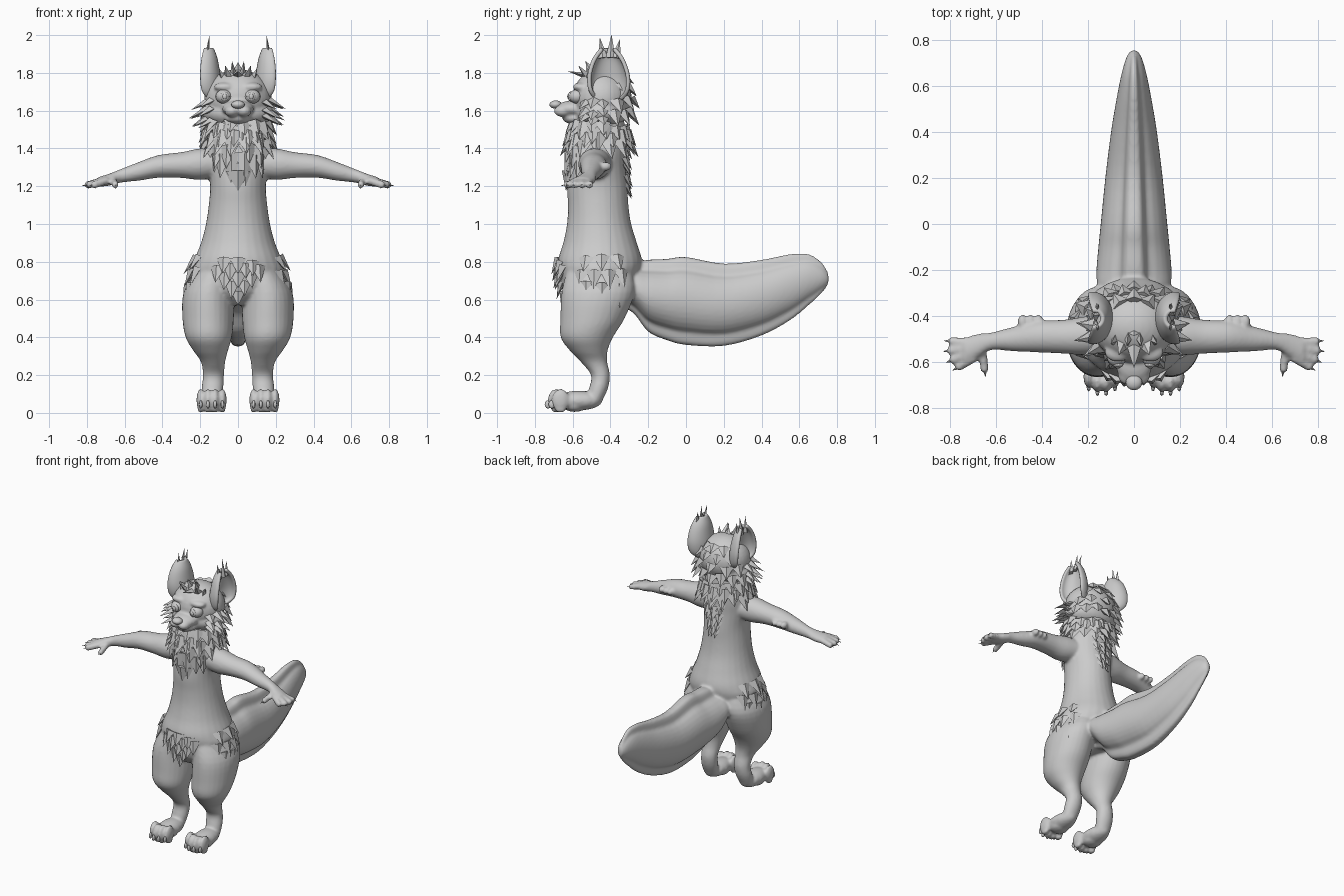
import bpy, bmesh, random
from math import sin, cos, pi, radians, sqrt
from mathutils import Vector, Matrix

if "Cube" in bpy.data.objects:
    bpy.data.objects.remove(bpy.data.objects["Cube"])

random.seed(4)
SIDES = (-1, 1)


def finish(bm, name, smooth=True, voxel=0, relax=0):
    bmesh.ops.recalc_face_normals(bm, faces=bm.faces)
    for f in bm.faces:
        f.smooth = smooth
    me = bpy.data.meshes.new(name)
    bm.to_mesh(me)
    bm.free()
    ob = bpy.data.objects.new(name, me)
    bpy.context.collection.objects.link(ob)
    if voxel:
        m = ob.modifiers.new("blend", 'REMESH')
        m.mode, m.voxel_size, m.use_smooth_shade = 'VOXEL', voxel, True
        s = ob.modifiers.new("relax", 'SMOOTH')
        s.factor, s.iterations = 0.5, relax
    return ob


def dense(rows, k=4):
    """Catmull-Rom refinement of a list of number tuples."""
    out = []
    for i in range(len(rows) - 1):
        a, b, c, d = (rows[max(i - 1, 0)], rows[i], rows[i + 1], rows[min(i + 2, len(rows) - 1)])
        for j in range(k):
            t = j / k
            out.append([0.5 * (2 * q + (r - p) * t + (2 * p - 5 * q + 4 * r - s) * t * t
                               + (3 * q - p - 3 * r + s) * t ** 3) for p, q, r, s in zip(a, b, c, d)])
    return out + [list(rows[-1])]


def loft(bm, rings):
    vs = [[bm.verts.new(p) for p in r] for r in rings]
    n = len(vs[0])
    for a, b in zip(vs, vs[1:]):
        for i in range(n):
            bm.faces.new((a[i], a[(i + 1) % n], b[(i + 1) % n], b[i]))
    bm.faces.new(vs[0])
    bm.faces.new(vs[-1][::-1])


def circle(n=28):
    return [(cos(2 * pi * i / n), sin(2 * pi * i / n)) for i in range(n)]


def ball(bm, c, r, rot=None, seg=16):
    m = Matrix.Translation(c) @ (rot or Matrix()) @ Matrix.Diagonal((*r, 1))
    bmesh.ops.create_uvsphere(bm, u_segments=seg, v_segments=seg // 2 + 2, radius=1, matrix=m)


def spike(bm, p, d, n, l, w):
    """Flattened four-sided fur tuft: base p, direction d, outward normal n."""
    p, d, n = Vector(p), Vector(d).normalized(), Vector(n)
    s = d.cross(n).normalized() * w
    n = s.cross(d).normalized() * w * 0.5
    b = [bm.verts.new(q) for q in (p + s, p + n, p - s, p - n)]
    tip = bm.verts.new(p + d * l)
    bm.faces.new(b)
    for i in range(4):
        bm.faces.new((b[i], b[(i + 1) % 4], tip))


def tufts(bm, z, rx, ry, angles, l, w, out, cy=-0.46):
    """Row of tufts on an ellipse; angle 0 faces front."""
    for deg in angles:
        a = radians(deg)
        n = Vector((sin(a), -cos(a), 0))
        p = (rx * n.x, cy + ry * n.y, z + random.uniform(-.012, .012))
        spike(bm, p, n * out - Vector((0, 0, 1)), n + Vector((0, 0, .3)), l * random.uniform(.85, 1.15), w)


def both(*angles):
    return [s * a for s in SIDES for a in angles]


# ---- body: torso, tail, legs, feet, arms and hands blended together
body = bmesh.new()
torso = [(.57, -.46, .10, .12), (.64, -.46, .20, .19), (.74, -.455, .25, .215), (.81, -.455, .232, .222),
         (.9, -.455, .196, .195), (1, -.46, .17, .17), (1.1, -.465, .155, .16), (1.2, -.47, .148, .16),
         (1.3, -.47, .158, .15), (1.38, -.46, .16, .14), (1.46, -.455, .145, .135), (1.58, -.45, .12, .12)]
loft(body, [[(rx * c, y + ry * s, z) for c, s in circle()] for z, y, rx, ry in dense(torso)])

# tail: wide middle lobe with a thinner rim running around it
tail = [(-.38, .58, .75, .1), (-.28, .53, .79, .155), (-.2, .43, .81, .163), (-.1, .385, .815, .155),
        (0, .36, .825, .145), (.2, .355, .79, .125), (.4, .41, .81, .1), (.55, .49, .84, .075),
        (.65, .57, .84, .055), (.72, .635, .795, .035), (.755, .68, .74, .015)]
rings = []
for y, zb, zt, w in dense(tail):
    ring = []
    for c, s in circle(48):
        lobe = sqrt(max(0, 1 - (s / .76) ** 2))
        rim = .42 * sqrt(abs(c))
        ring.append(((1 if c >= 0 else -1) * w * (max(lobe, rim) if abs(c) > 1e-6 else 0),
                     y, (zb + zt) / 2 + s * (zt - zb) / 2))
    rings.append(ring)
loft(body, rings)

leg = [(.76, .12, .1, -.46, .17), (.64, .155, .133, -.465, .193), (.5, .158, .136, -.495, .17),
       (.4, .155, .122, -.525, .138), (.33, .145, .092, -.515, .1), (.27, .132, .064, -.487, .07),
       (.2, .13, .056, -.453, .05), (.13, .135, .057, -.463, .05), (.06, .14, .05, -.49, .045)]
arm = [(.08, -.47, 1.325, .085, .075), (.2, -.485, 1.317, .085, .083), (.3, -.49, 1.312, .074, .068),
       (.42, -.49, 1.305, .068, .06), (.52, -.5, 1.28, .054, .05), (.62, -.51, 1.255, .038, .036),
       (.68, -.53, 1.235, .052, .032), (.74, -.555, 1.222, .06, .026)]
claws = bmesh.new()
for s in SIDES:
    loft(body, [[(s * (x + rx * c), y + ry * q, z) for c, q in circle()] for z, x, rx, y, ry in dense(leg)])
    loft(body, [[(s * x, y + ry * c, z + rz * q) for c, q in circle()] for x, y, z, ry, rz in dense(arm)])
    # paws
    ball(body, (s * .14, -.57, .065), (.07, .13, .052))
    ball(body, (s * .14, -.59, .035), (.06, .06, .03))
    for i in range(4):
        x, y = .083 + .038 * i, -.685 if i in (1, 2) else -.665
        ball(body, (s * x, y, .068), (.023, .048, .06))
        ball(body, (s * x, y, .02), (.018, .03, .02))
        ball(claws, (s * x, y - .045, .045), (.009, .018, .022), seg=8)
    # fingers and thumb
    fingers = [((.70, -.515), (.79, -.51)), ((.72, -.54), (.795, -.55)), ((.72, -.565), (.785, -.59)),
               ((.70, -.585), (.76, -.62)), ((.66, -.55), (.65, -.63))]
    for (x0, y0), (x1, y1) in fingers:
        for t in (0, .25, .5, .75, 1):
            ball(body, (s * (x0 + (x1 - x0) * t), y0 + (y1 - y0) * t, 1.228 - .02 * t), (.02, .02, .021), seg=10)
        d = Vector((s * (x1 - x0), y1 - y0, -.02))
        spike(claws, (s * x1, y1, 1.21), d, (0, 0, 1), .038, .011)
    # elbow pads
    for x in (.415, .45, .485):
        ball(body, (s * x, -.425, 1.305), (.022, .032, .024))
finish(body, "body", voxel=.009, relax=5)
finish(claws, "claws")

# ---- head: skull, cheeks, muzzle, jaw
head = bmesh.new()
ball(head, (0, -.445, 1.665), (.178, .158, .155), seg=32)
ball(head, (0, -.45, 1.59), (.19, .14, .09), seg=32)
ball(head, (0, -.59, 1.61), (.085, .1, .045), seg=24)
ball(head, (0, -.57, 1.56), (.07, .085, .035), seg=24)
for s in SIDES:
    ball(head, (s * .032, -.65, 1.598), (.04, .05, .032))
    ball(head, (s * .07, -.555, 1.725), (.06, .045, .025))
finish(head, "head", voxel=.008, relax=5)

nose = bmesh.new()
ball(nose, (0, -.69, 1.632), (.036, .033, .022))
finish(nose, "nose")
eyes = bmesh.new()
for s in SIDES:
    ball(eyes, (s * .075, -.575, 1.675), (.044, .045, .038))
    ball(eyes, (s * .07, -.612, 1.675), (.024, .013, .026))
    ball(eyes, (s * .07, -.623, 1.675), (.012, .006, .014), seg=10)
finish(eyes, "eyes")

# ---- ears: cups opening outwards, with tufted tips
profile = [(1.66, .06, .10, .15), (1.7, .095, .1, .19), (1.76, .105, .1, .2), (1.82, .095, .108, .2),
           (1.88, .07, .12, .193), (1.93, .03, .14, .18)]
for s in SIDES:
    ear = bmesh.new()
    rows = []
    for z, w, xi, xo in dense(profile, 3):
        rows.append([])
        for i in range(15):
            a = radians(-105 + 15 * i)
            rows[-1].append(ear.verts.new((s * (xo - (xo - xi) * (cos(a) + .25) / 1.25),
                                           -.41 + w * sin(a) + .02 * (1.8 - z), z)))
    for a, b in zip(rows, rows[1:]):
        for i in range(14):
            ear.faces.new((a[i], a[i + 1], b[i + 1], b[i]))
    ob = finish(ear, "ear_left" if s > 0 else "ear_right")
    m = ob.modifiers.new("thickness", 'SOLIDIFY')
    m.thickness, m.offset = .022, 0
    m = ob.modifiers.new("round", 'SUBSURF')
    m.levels = m.render_levels = 1

fur = bmesh.new()
for s in SIDES:
    for y, l, lean in ((-.44, .11, -.15), (-.4, .125, .05), (-.37, .1, .2)):
        spike(fur, (s * .165, y, 1.88), (-s * .12, lean, 1), (s, 0, 0), l, .026)
finish(fur, "ear_tufts", smooth=False)

# ---- hair on brow, crown and back of head
fur = bmesh.new()
for x, y, z, d, l in ((0, -.53, 1.785, (0, -1, .25), .1), (-.05, -.52, 1.78, (-.2, -.6, .7), .08),
                      (.05, -.52, 1.78, (.2, -.6, .7), .08), (.025, -.5, 1.8, (.1, -.5, 1), .07),
                      (-.025, -.5, 1.8, (-.1, -.5, 1), .07), (0, -.47, 1.8, (0, -.3, 1), .06),
                      (.08, -.5, 1.775, (.3, -.3, .7), .06), (-.08, -.5, 1.775, (-.3, -.3, .7), .06)):
    spike(fur, (x, y, z), d, (0, -.5, 1), l, .032)
tufts(fur, 1.79, .1, .1, (145, 180, 215), .08, .04, 1.2, -.43)
tufts(fur, 1.73, .15, .14, (135, 165, 195, 225), .08, .04, .9, -.445)
tufts(fur, 1.66, .175, .155, (120, 145, 180, 215, 240), .08, .045, .8, -.445)
finish(fur, "hair_tufts", smooth=False)

# ---- cheek tufts and neck ruff
fur = bmesh.new()
for z, l in ((1.645, .09), (1.60, .1), (1.56, .09)):
    tufts(fur, z, .17, .13, both(58, 78, 98), l, .035, 1.9)
tufts(fur, 1.6, .18, .15, range(115, 250, 22), .09, .045, .7, -.445)
tufts(fur, 1.54, .16, .135, list(range(-100, 101, 22)), .075, .045, .7)
finish(fur, "cheek_tufts", smooth=False)

fur = bmesh.new()
for z, rx, ry, l in ((1.52, .155, .14, .09), (1.48, .16, .15, .09), (1.45, .16, .155, .1)):
    a0 = random.uniform(0, 20)
    tufts(fur, z, rx, ry, [a0 + 24 * i for i in range(15)], l, .048, .6)
finish(fur, "neck_ruff", smooth=False)

# ---- chest bib and spine tufts
fur = bmesh.new()
tufts(fur, 1.42, .15, .16, both(20, 42, 64), .12, .055, .3)
tufts(fur, 1.37, .145, .16, both(12, 34, 50), .12, .055, .2)
tufts(fur, 1.32, .14, .155, both(14), .11, .055, .15)
tufts(fur, 1.29, .14, .165, (0,), .12, .065, .1)
finish(fur, "chest_tufts", smooth=False)

fur = bmesh.new()
for i, z in enumerate((1.41, 1.36, 1.31, 1.26, 1.21)):
    spread = 24 - 4 * i
    tufts(fur, z, .14, .14, (180 - spread, 180, 180 + spread), .08, .032, .5)
finish(fur, "spine_tufts", smooth=False)

# ---- hip and lower belly tufts
fur = bmesh.new()
tufts(fur, .82, .22, .205, both(70, 92, 115), .1, .045, .75, -.455)
tufts(fur, .76, .245, .205, both(62, 82, 102, 122), .1, .045, .45, -.455)
tufts(fur, .69, .265, .2, both(72, 94, 118), .11, .045, .28, -.46)
finish(fur, "hip_tufts", smooth=False)

fur = bmesh.new()
tufts(fur, .81, .23, .215, (-18, 0, 18), .08, .045, .45, -.46)
tufts(fur, .775, .24, .215, (-26, -9, 9, 26), .09, .045, .4, -.46)
tufts(fur, .73, .24, .21, (-16, 0, 16), .09, .045, .4, -.46)
tufts(fur, .69, .23, .2, (-8, 8), .085, .04, .3, -.46)
tufts(fur, .65, .2, .19, (0,), .08, .04, .15, -.46)
finish(fur, "belly_tufts", smooth=False)
